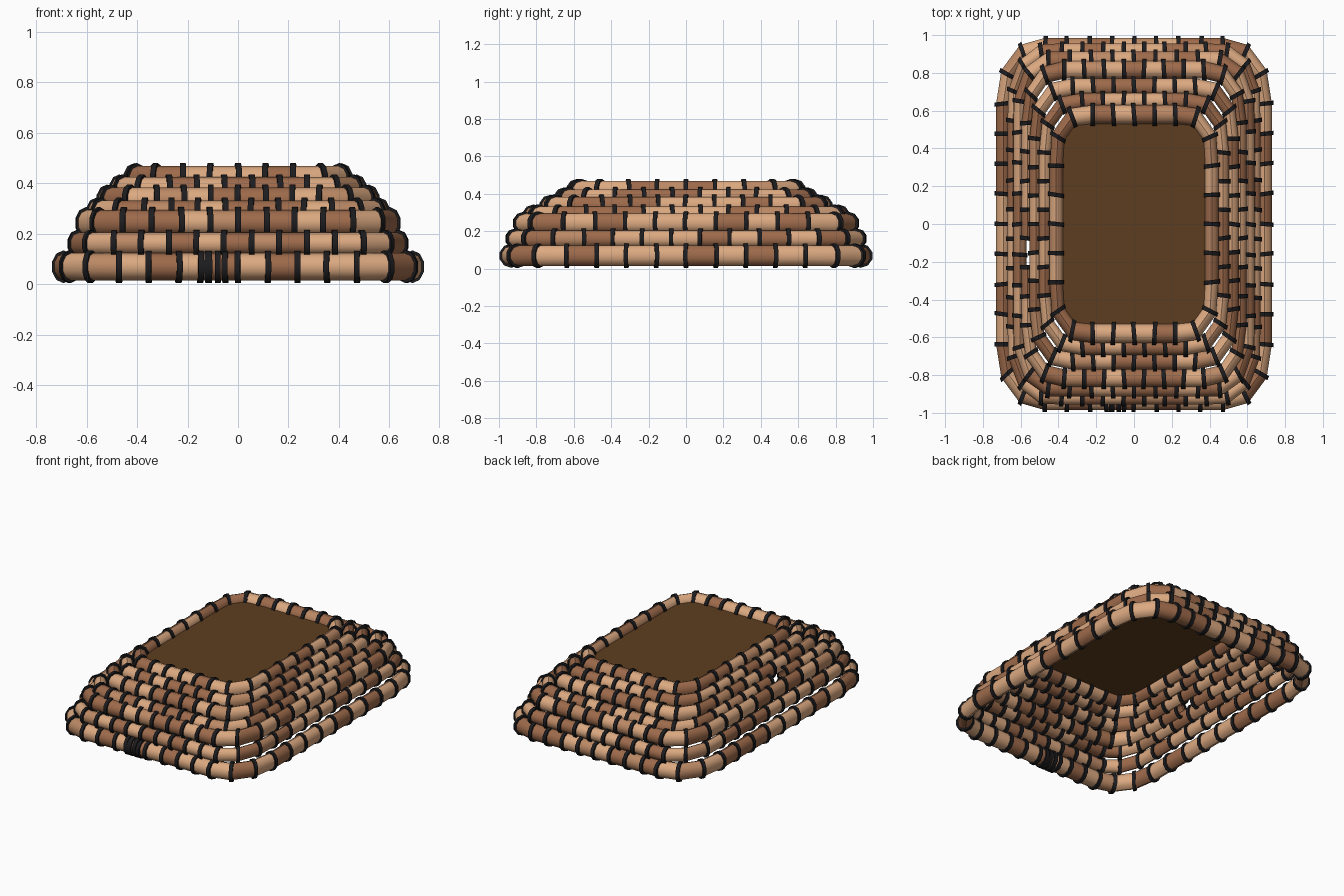
import bpy, bmesh, random
from math import sin, cos, pi
from mathutils import Vector

if "Cube" in bpy.data.objects:
    bpy.data.objects.remove(bpy.data.objects["Cube"])

random.seed(4)
SIDES = 10


def material(name, rgb):
    m = bpy.data.materials.new(name)
    m.diffuse_color = (*rgb, 1)
    m.use_nodes = True
    m.node_tree.nodes["Principled BSDF"].inputs["Base Color"].default_value = m.diffuse_color
    return m


LIGHT = material("light_wood", (0.72, 0.40, 0.22))
MID = material("mid_wood", (0.50, 0.25, 0.13))
DARK = material("dark_wood", (0.34, 0.145, 0.07))
BLACK = material("black_binding", (0.012, 0.012, 0.014))
PLATE = material("brown_panel", (0.11, 0.048, 0.014))


def rounded_square(h, c, s):
    """Point and outward normal at arc length s, starting mid front."""
    a, arc = h - c, c * pi / 2
    side = 2 * a + arc
    s = s % (4 * side)
    q, t = int(s // side), s % side
    if t < a:
        p, n = Vector((t, -h, 0)), Vector((0, -1, 0))
    elif t < a + arc:
        w = (t - a) / c
        n = Vector((sin(w), -cos(w), 0))
        p = Vector((a, -a, 0)) + n * c
    else:
        p, n = Vector((h, -a + t - a - arc, 0)), Vector((1, 0, 0))
    for _ in range(q):
        p, n = Vector((-p.y, p.x, 0)), Vector((-n.y, n.x, 0))
    return p, n


def add_loop(bm, p, n, r, z, ratio, tilt=Vector((0, 0, 0))):
    loop = []
    for i in range(SIDES):
        w = 2 * pi * (i + 0.5) / SIDES
        v = p + (n + tilt) * (r * cos(w))
        loop.append(bm.verts.new((v.x * ratio, v.y, z + r * sin(w))))
    return loop


def bridge(bm, a, b, mat):
    for i in range(SIDES):
        j = (i + 1) % SIDES
        f = bm.faces.new((a[i], b[i], b[j], a[j]))
        f.material_index = mat


def finish(bm, name, mats):
    bmesh.ops.recalc_face_normals(bm, faces=bm.faces)
    me = bpy.data.meshes.new(name)
    bm.to_mesh(me)
    bm.free()
    ob = bpy.data.objects.new(name, me)
    bpy.context.collection.objects.link(ob)
    for m in mats:
        me.materials.append(m)
    bpy.context.view_layer.objects.active = ob
    ob.select_set(True)
    bpy.ops.object.shade_smooth_by_angle(angle=0.75)
    ob.select_set(False)
    return ob


def wood_ring(k, z, xc, h, r, c):
    """One course of wooden rods joined by black bindings."""
    ratio = xc / h
    total = 8 * (h - c) + 2 * pi * c
    n = 4 * round(total / 0.155 / 4)
    step = total / n
    shift = 0.5 * step * (k % 2)
    rods, binds = bmesh.new(), bmesh.new()

    def binding(s):
        w = 0.0115
        loops = []
        lean = random.uniform(-0.12, 0.12)  # hand-tied look
        p, nn = rounded_square(h, c, s)
        tangent = Vector((-nn.y, nn.x, 0))
        # keep the visible width the same on every side
        w /= max(0.6, Vector((tangent.x * ratio, tangent.y, 0)).length)
        for ds, rr in ((-w, r * 0.97), (-w, r + 0.011), (w, r + 0.011), (w, r * 0.97)):
            loops.append(add_loop(binds, p + tangent * ds, nn, rr, z, ratio, tangent * lean))
        for a, b in zip(loops, loops[1:]):
            bridge(binds, a, b, 0)

    for i in range(n):
        s0 = shift + i * step
        binding(s0)
        mid, _ = rounded_square(h, c, s0 + step / 2)
        # one rod is missing in the left wall
        if k == 3 and mid.x < -h * 0.9 and abs(mid.y + 0.1) < step / 2:
            continue
        a = add_loop(rods, *rounded_square(h, c, s0), r, z, ratio)
        b = add_loop(rods, *rounded_square(h, c, s0 + step), r, z, ratio)
        bridge(rods, a, b, random.choice((0, 2, 1)) if i % 3 == 0 else (i % 2) * 2)
    if k == 0:  # extra bindings clustered at the front
        for x in (-0.15, -0.115, -0.08, -0.05):
            binding(x / ratio)
    finish(rods, f"wood_course_{k + 1}", (LIGHT, MID, DARK))
    finish(binds, f"bindings_{k + 1}", (BLACK,))


# stacked courses: height, half width, half depth, rod radius, corner radius
COURSES = [
    (0.069, 0.692, 0.934, 0.054, 0.27),
    (0.160, 0.640, 0.914, 0.044, 0.26),
    (0.243, 0.604, 0.866, 0.051, 0.25),
    (0.283, 0.563, 0.816, 0.049, 0.24),
    (0.335, 0.520, 0.725, 0.049, 0.22),
    (0.378, 0.471, 0.650, 0.046, 0.21),
    (0.417, 0.412, 0.580, 0.052, 0.19),
]
for k, course in enumerate(COURSES):
    wood_ring(k, *course)

# flat panel closing the top
bm = bmesh.new()
h, xc, c = 0.57, 0.40, 0.19
total = 8 * (h - c) + 2 * pi * c
outline = []
for i in range(64):
    p, _ = rounded_square(h, c, total * i / 64)
    outline.append(bm.verts.new((p.x * xc / h, p.y, 0.418)))
face = bm.faces.new(outline)
ext = bmesh.ops.extrude_face_region(bm, geom=[face])
bmesh.ops.translate(bm, vec=(0, 0, 0.01),
                    verts=[g for g in ext["geom"] if isinstance(g, bmesh.types.BMVert)])
finish(bm, "top_panel", (PLATE,))
